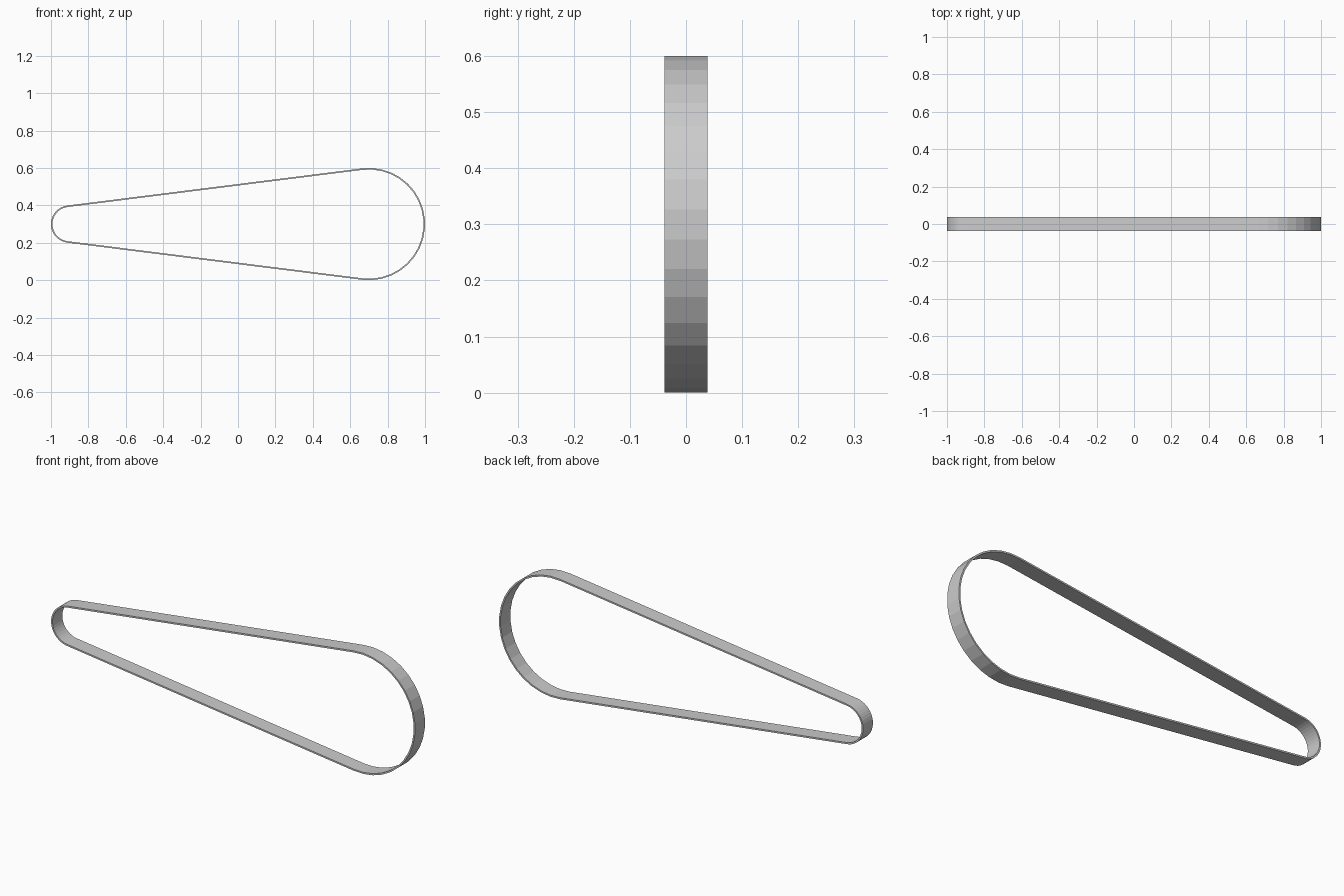
import bpy
import bmesh
from math import asin, cos, sin, pi

# Remove the default cube
cube = bpy.data.objects.get("Cube")
if cube:
    bpy.data.objects.remove(cube, do_unlink=True)

HALF_WIDTH = 0.0385
THICKNESS = 0.008
CENTRE_Z = 0.3
LARGE_X, LARGE_R = 0.7, 0.3
SMALL_X, SMALL_R = -0.9, 0.1
SEGMENTS = 19

# Plain grey belt material
grey = bpy.data.materials.new("light grey")
grey.use_nodes = True
colour = (0.6, 0.6, 0.6, 1)
grey.diffuse_color = colour
grey.node_tree.nodes["Principled BSDF"].inputs["Base Color"].default_value = colour


def arc(x, radius, start, end):
    """Points along one pulley arc, in the xz plane."""
    angles = [start + (end - start) * i / SEGMENTS for i in range(SEGMENTS + 1)]
    return [(x + radius * cos(a), CENTRE_Z + radius * sin(a)) for a in angles]


def belt_outline(inset):
    """Two arcs joined by their common outer tangents."""
    tilt = asin((LARGE_R - SMALL_R) / (LARGE_X - SMALL_X))
    top = pi / 2 + tilt
    return (arc(LARGE_X, LARGE_R - inset, -top, top)
            + arc(SMALL_X, SMALL_R - inset, top, 2 * pi - top))


# Belt: four matching loops bridged into a closed thin band
bm = bmesh.new()
loops = []
for inset, y in ((0, -HALF_WIDTH), (0, HALF_WIDTH),
                 (THICKNESS, HALF_WIDTH), (THICKNESS, -HALF_WIDTH)):
    loops.append([bm.verts.new((x, y, z)) for x, z in belt_outline(inset)])
count = len(loops[0])
for k in range(4):
    a, b = loops[k], loops[(k + 1) % 4]
    for i in range(count):
        j = (i + 1) % count
        bm.faces.new((a[i], a[j], b[j], b[i]))
bmesh.ops.recalc_face_normals(bm, faces=bm.faces[:])

mesh = bpy.data.meshes.new("drive_belt")
bm.to_mesh(mesh)
bm.free()
mesh.materials.append(grey)
belt = bpy.data.objects.new("drive_belt", mesh)
bpy.context.collection.objects.link(belt)
